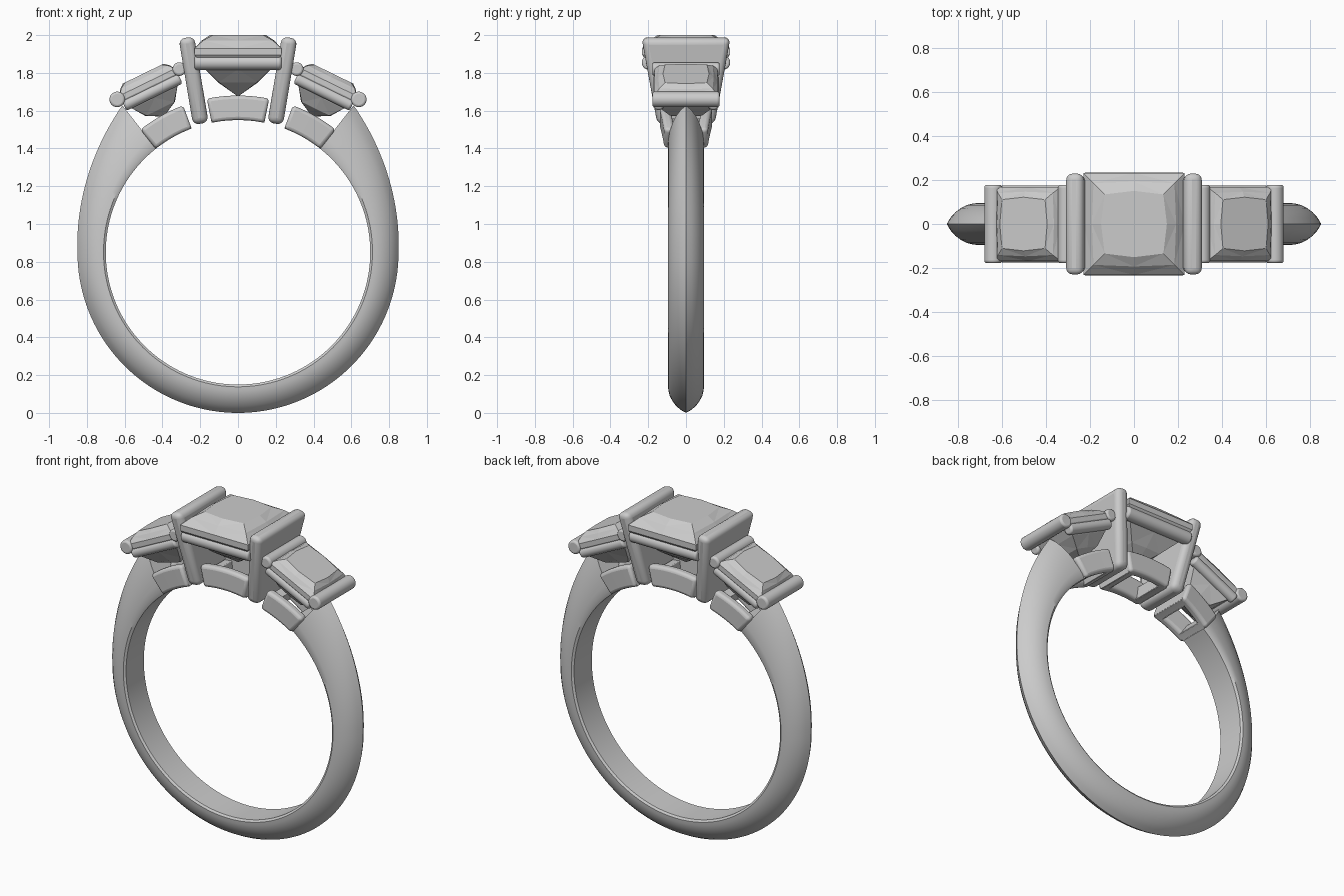
import bpy, bmesh, math
from mathutils import Matrix, Vector

if "Cube" in bpy.data.objects:
    bpy.data.objects.remove(bpy.data.objects["Cube"])

CZ = 0.85   # height of the ring's centre
RI = 0.70   # inner radius


def finish(name, bm, mat=Matrix(), bevel=0, smooth=True, segs=4):
    bmesh.ops.recalc_face_normals(bm, faces=bm.faces)
    me = bpy.data.meshes.new(name)
    bm.to_mesh(me)
    bm.free()
    ob = bpy.data.objects.new(name, me)
    bpy.context.collection.objects.link(ob)
    ob.matrix_world = mat
    if bevel:
        m = ob.modifiers.new("round", 'BEVEL')
        m.width, m.segments, m.limit_method = bevel, segs, 'ANGLE'
    if smooth:
        bpy.ops.object.select_all(action='DESELECT')
        ob.select_set(True)
        bpy.context.view_layer.objects.active = ob
        bpy.ops.object.shade_smooth_by_angle(angle=math.radians(35))
    return ob


def loft(rings, cap_start=True, cap_end=True):
    """Skin a list of equal-length closed rings."""
    bm = bmesh.new()
    vs = [[bm.verts.new(p) for p in r] for r in rings]
    n = len(rings[0])
    for a, b in zip(vs, vs[1:]):
        for i in range(n):
            j = (i + 1) % n
            bm.faces.new((a[i], a[j], b[j], b[i]))
    if cap_start:
        bm.faces.new(vs[0])
    if cap_end:
        bm.faces.new(vs[-1])
    return bm


def polar(deg, r, y):
    """Point at an angle from straight up, leaning toward +x."""
    a = math.radians(deg)
    return (r * math.sin(a), y, CZ + r * math.cos(a))


def rod(name, axis, half, r, mat):
    bm = bmesh.new()
    rot = Matrix.Rotation(math.pi / 2, 4, 'Y' if axis == 'X' else 'X')
    bmesh.ops.create_cone(bm, cap_ends=True, segments=28, radius1=r, radius2=r,
                          depth=2 * half, matrix=rot)
    return finish(name, bm, mat, bevel=0.012, segs=3)


def gem(name, hx, hy, levels, culet, mat):
    """Square-cut stone: levels are (height, scale, mid-edge bulge)."""
    rings = []
    for z, s, b in levels:
        pts = [(-1, -1), (0, -b), (1, -1), (b, 0), (1, 1), (0, b), (-1, 1), (-b, 0)]
        rings.append([(x * s * hx, y * s * hy, z) for x, y in pts])
    bm = loft(rings, cap_end=False)
    bm.verts.ensure_lookup_table()
    last = list(bm.verts)[-8:]
    tip = bm.verts.new((0, 0, culet))
    for i in range(8):
        bm.faces.new((last[i], last[(i + 1) % 8], tip))
    bmesh.ops.triangulate(bm, faces=[f for f in bm.faces if len(f.verts) == 4])
    return finish(name, bm, mat, smooth=False)


def arc_block(name, a0, a1, y0, y1, r1=0.83):
    """Curved bar; y0 and y1 are (start, end) values across the sweep."""
    rings = []
    for i in range(13):
        t = i / 12
        a = a0 + (a1 - a0) * t
        p, q = (v[0] + (v[1] - v[0]) * t for v in (y0, y1))
        rings.append([polar(a, RI, p), polar(a, RI, q), polar(a, r1, q), polar(a, r1, p)])
    return finish(name, loft(rings), bevel=0.018, segs=3)


def gallery(name, a0, a1, w0, w1):
    """Open rectangular frame under a stone."""
    t = 0.055
    s = 1 if a1 > a0 else -1
    for side, label in ((-1, "front"), (1, "back")):
        arc_block(f"{name}_{label}_bar", a0, a1, (side * (w0 - t), side * (w1 - t)),
                  (side * w0, side * w1))
    for b, c, w, label in ((a0, a0 + 4 * s, w0, "inner"), (a1 - 4 * s, a1, w1, "outer")):
        arc_block(f"{name}_{label}_crossbar", b, c, (-w + .02,) * 2, (w - .02,) * 2, 0.78)


# Knife-edge shank, growing thicker toward its two upper ends
half = [(0.086, 0), (0.095, 0.08), (0.093, 0.22), (0.086, 0.40), (0.072, 0.58),
        (0.053, 0.75), (0.029, 0.89)]
section = [(-y, t) for y, t in half] + [(0, 1)] + [(y, t) for y, t in reversed(half)]
rings = []
N = 120
for i in range(N + 1):
    a = 38.2 + (360 - 76.4) * i / N
    up = max(0, (90 - min(a, 360 - a)) / 51.8)     # 0 at the sides, 1 at the ends
    thick = 0.15 + 0.03 * up + 0.11 * up ** 2.2
    rings.append([polar(a, RI + t * thick, y) for y, t in section])
finish("shank", loft(rings))

# Gallery frames
gallery("centre_gallery", -11.5, 11.5, 0.14, 0.14)
for s, label in ((1, "right"), (-1, "left")):
    gallery(f"{label}_gallery", s * 20.5, s * 38.5, 0.14, 0.115)

# Centre stone with its front and back rails
gem("centre_stone", 0.23, 0.232,
    [(2.0, 0.58, 1.12), (1.972, 0.80, 1.04), (1.93, 1, 1), (1.895, 1, 1),
     (1.82, 0.76, 1.0), (1.75, 0.44, 1.05)], 1.675, Matrix())
for side, label in ((-1, "front"), (1, "back")):
    rod(f"centre_{label}_rail", 'X', 0.23, 0.039,
        Matrix.Translation((0, side * 0.195, 1.855)))

for s, label in ((1, "right"), (-1, "left")):
    # Tilted wall holding the centre stone
    rings = []
    for x, z, w in ((0.197, 1.53, 0.152), (0.273, 1.985, 0.235)):
        rings.append([(s * (x - .041), -w, z + .008), (s * (x + .041), -w, z - .005),
                      (s * (x + .041), w, z - .005), (s * (x - .041), w, z + .008)])
    ob = finish(f"{label}_centre_wall", loft(rings), bevel=0.02, segs=4)
    ob.modifiers["round"].width = 0.032

    # Tilted side stone, its end bars and its rails
    frame = (Matrix.Translation((s * 0.475, 0, 1.74))
             @ Matrix.Rotation(s * math.radians(26), 4, 'Y'))
    gem(f"{label}_side_stone", 0.165, 0.168,
        [(0.062, 0.66, 1.1), (0.042, 0.84, 1.04), (0.012, 1, 1), (-0.015, 1, 1),
         (-0.08, 0.80, 1.0), (-0.145, 0.5, 1.05)], -0.19, frame)
    for x, r, end in ((-0.183, 0.036, "inner"), (0.183, 0.041, "outer")):
        rod(f"{label}_{end}_bar", 'Y', 0.178, r, frame @ Matrix.Translation((s * x, 0, 0)))
    for side, where in ((-1, "front"), (1, "back")):
        rod(f"{label}_{where}_rail", 'X', 0.165, 0.031,
            frame @ Matrix.Translation((0, side * 0.145, -0.045)))
